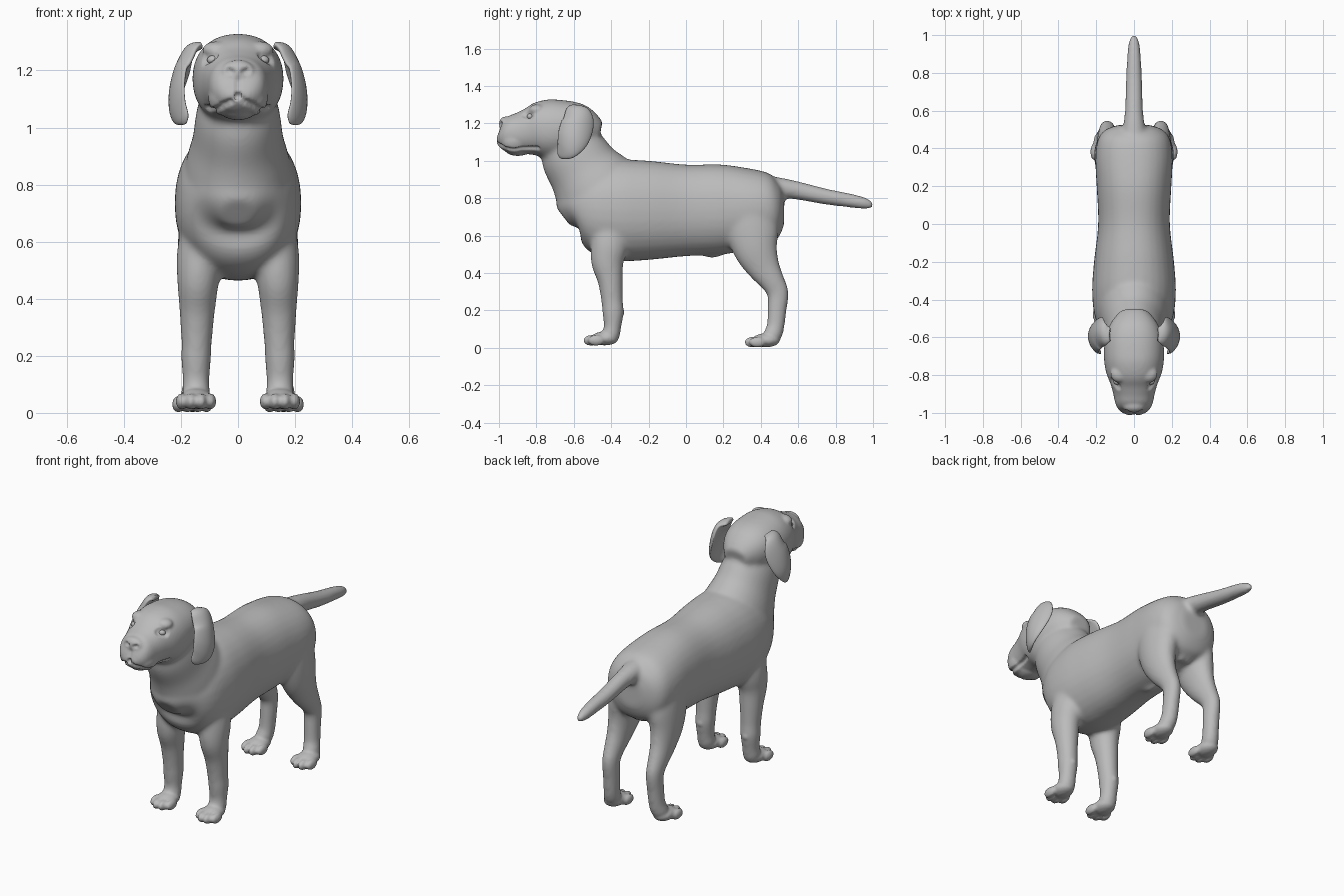
import bpy, bmesh, math
from mathutils import Vector, Matrix

if "Cube" in bpy.data.objects:
    bpy.data.objects.remove(bpy.data.objects["Cube"])

coat = bpy.data.materials.new("soft_grey")
coat.use_nodes = True
GREY = (0.5, 0.5, 0.5, 1)
coat.diffuse_color = GREY
coat.node_tree.nodes["Principled BSDF"].inputs["Base Color"].default_value = GREY


def spline(rows, steps=6):
    """Smooth curve through rows of numbers."""
    rows = [Vector(r) for r in rows]
    out = []
    for i in range(len(rows) - 1):
        p0, p1 = rows[max(i - 1, 0)], rows[i]
        p2, p3 = rows[i + 1], rows[min(i + 2, len(rows) - 1)]
        for k in range(steps):
            t = k / steps
            out.append(p1 + (p2 - p0) * (t / 2)
                       + (p0 * 2 - p1 * 5 + p2 * 4 - p3) * (t * t / 2)
                       + (p1 * 3 - p0 - p2 * 3 + p3) * (t ** 3 / 2))
    return out + [rows[-1]]


def loft(bm, rows, side=1, power=2.0, sides=32):
    """Skin over oval sections (x, y, z, half width, half depth) along a path."""
    path = spline(rows)
    rings = []
    for i, s in enumerate(path):
        a, b = path[max(i - 1, 0)], path[min(i + 1, len(path) - 1)]
        along = Vector((b - a)[:3]).normalized()
        across = Vector((1, 0, 0))
        across = (across - along * across.dot(along)).normalized()
        up = along.cross(across)
        ring = []
        for k in range(sides):
            t = math.tau * k / sides
            c, d = math.cos(t), math.sin(t)
            c = math.copysign(abs(c) ** (2 / power), c)
            d = math.copysign(abs(d) ** (2 / power), d)
            p = Vector(s[:3]) + across * (c * max(s[3], .003)) + up * (d * max(s[4], .003))
            ring.append(bm.verts.new((p.x * side, p.y, p.z)))
        rings.append(ring)
    for r, q in zip(rings, rings[1:]):
        for k in range(sides):
            j = (k + 1) % sides
            bm.faces.new((r[k], r[j], q[j], q[k]))
    bm.faces.new(rings[0])
    bm.faces.new(rings[-1])


def blob(bm, centre, radii):
    m = Matrix.Translation(centre) @ Matrix.Diagonal((*radii, 1))
    bmesh.ops.create_uvsphere(bm, u_segments=24, v_segments=16, radius=1, matrix=m)


def finish(bm, name):
    bmesh.ops.recalc_face_normals(bm, faces=bm.faces)
    mesh = bpy.data.meshes.new(name)
    bm.to_mesh(mesh)
    bm.free()
    mesh.materials.append(coat)
    mesh.shade_smooth()
    ob = bpy.data.objects.new(name, mesh)
    bpy.context.collection.objects.link(ob)
    return ob


def fuse(bm, name, voxel, rounds):
    """Merge overlapping volumes into one skin and soften the joins."""
    ob = finish(bm, name)
    rm = ob.modifiers.new("merge", 'REMESH')
    rm.mode, rm.voxel_size = 'VOXEL', voxel
    sm = ob.modifiers.new("soften", 'SMOOTH')
    sm.factor, sm.iterations = 0.5, rounds
    deps = bpy.context.evaluated_depsgraph_get()
    mesh = bpy.data.meshes.new_from_object(ob.evaluated_get(deps))
    ob.modifiers.clear()
    ob.data = mesh
    mesh.shade_smooth()
    return ob


def carve(ob, points, radius, depth):
    """Press a groove into the skin along a path."""
    path = [ob.closest_point_on_mesh(p)[1] for p in spline(points, 8)]
    moves = []
    for v in ob.data.vertices:
        if v.co.y > -0.7 or v.co.z < 0.95:
            continue
        d = min((v.co - p).length for p in path)
        if d < radius:
            moves.append((v, v.normal * (depth * (1 - (d / radius) ** 2))))
    for v, m in moves:
        v.co -= m


def mid(rows):
    return [(0, *r) for r in rows]


# Torso, neck, head and tail
bm = bmesh.new()
loft(bm, mid([(-.655, .7, .06, .06), (-.6, .735, .15, .14), (-.5, .74, .205, .235),
              (-.36, .735, .222, .27), (-.2, .735, .212, .265), (0, .735, .19, .245),
              (.2, .74, .198, .24), (.35, .745, .205, .212), (.45, .74, .19, .185),
              (.5, .74, .15, .14), (.525, .74, .08, .08)]), power=2.2)
loft(bm, mid([(-.42, .76, .19, .21), (-.485, .86, .185, .23), (-.55, .955, .16, .195),
              (-.61, 1.05, .146, .178), (-.66, 1.14, .12, .13)]))
loft(bm, mid([(-.46, 1.15, .07, .06), (-.52, 1.165, .12, .105), (-.6, 1.18, .152, .136),
              (-.7, 1.17, .16, .16), (-.78, 1.165, .15, .152), (-.84, 1.155, .127, .125),
              (-.9, 1.145, .11, .11), (-.95, 1.145, .1, .1), (-.985, 1.15, .08, .075),
              (-1, 1.155, .045, .045)]), power=2.2)
loft(bm, mid([(.42, .85, .07, .07), (.5, .855, .06, .056), (.6, .84, .049, .049),
              (.75, .808, .044, .043), (.88, .787, .038, .038), (.95, .773, .031, .033),
              (.985, .764, .022, .024), (1.005, .758, .01, .01)]))

# Legs
for s in (1, -1):
    loft(bm, [(.125, -.4, .68, .07, .1), (.135, -.41, .55, .08, .1),
              (.14, -.42, .46, .073, .088), (.143, -.405, .36, .063, .068),
              (.145, -.395, .25, .054, .058), (.147, -.39, .19, .053, .058),
              (.147, -.393, .11, .047, .047), (.147, -.405, .06, .05, .05),
              (.147, -.41, .035, .03, .03)], s)
    loft(bm, [(.11, .34, .74, .09, .14), (.125, .355, .62, .085, .14),
              (.135, .375, .52, .075, .118), (.14, .415, .43, .06, .09),
              (.142, .465, .35, .05, .066), (.142, .492, .29, .044, .058),
              (.143, .487, .2, .044, .051), (.147, .478, .11, .044, .048),
              (.155, .46, .06, .047, .05), (.155, .455, .03, .03, .03)], s)
    blob(bm, (s * .018, .42, .58), (.028, .04, .045))
blob(bm, (0, .14, .505), (.025, .06, .026))
base = fuse(bm, "base_form", .01, 14)

# Paws and face are added to the softened form
bm = bmesh.new()
bm.from_mesh(base.data)
bpy.data.objects.remove(base)
for s in (1, -1):
    for px, py, pz in ((.147, -.41, .012), (.16, .452, .002)):
        blob(bm, (s * px, py - .025, pz + .038), (.056, .075, .037))
        for k, off in enumerate((-.05, -.018, .018, .05)):
            reach = .095 if abs(off) < .03 else .07
            blob(bm, (s * (px + off), py - reach, pz + .028), (.021, .045, .029))
    blob(bm, (s * .147, -.343, .19), (.018, .015, .018))
    blob(bm, (s * .052, -.915, 1.105), (.053, .075, .062))
    blob(bm, (s * .075, -.795, 1.272), (.05, .045, .03))
blob(bm, (0, -.965, 1.197), (.06, .035, .04))
blob(bm, (0, -.9, 1.062), (.065, .07, .036))
body = fuse(bm, "dog_body", .008, 4)

# Mouth, nostrils and eye sockets
carve(body, [(0, -1, 1.165), (0, -1, 1.11)], .011, .007)
for s in (1, -1):
    carve(body, [(0, -1, 1.11), (s * .05, -.975, 1.085), (s * .09, -.92, 1.055),
                 (s * .11, -.85, 1.045), (s * .12, -.8, 1.055)], .015, .011)
    carve(body, [(s * .027, -1.01, 1.195), (s * .038, -1, 1.2)], .015, .013)
    carve(body, [(s * .075, -.85, 1.235), (s * .105, -.83, 1.235)], .024, .012)
body.data.update()

# Eyes and hanging ears
for s, tag in ((1, "left"), (-1, "right")):
    bm = bmesh.new()
    spot = body.closest_point_on_mesh((s * .09, -.84, 1.235))[1]
    blob(bm, spot + Vector((-s * .004, .008, 0)), (.021, .018, .016))
    finish(bm, "eye_" + tag)

    bm = bmesh.new()
    loft(bm, [(.13, -.585, 1.288, .012, .035), (.165, -.585, 1.272, .02, .06),
              (.2, -.578, 1.21, .021, .085), (.222, -.6, 1.13, .02, .086),
              (.225, -.63, 1.07, .018, .066), (.215, -.66, 1.03, .014, .035),
              (.21, -.67, 1.014, .005, .008)], s)
    for v in bm.verts:
        v.co.x -= s * 3.5 * (v.co.y + .585) ** 2
    finish(bm, "ear_" + tag)
